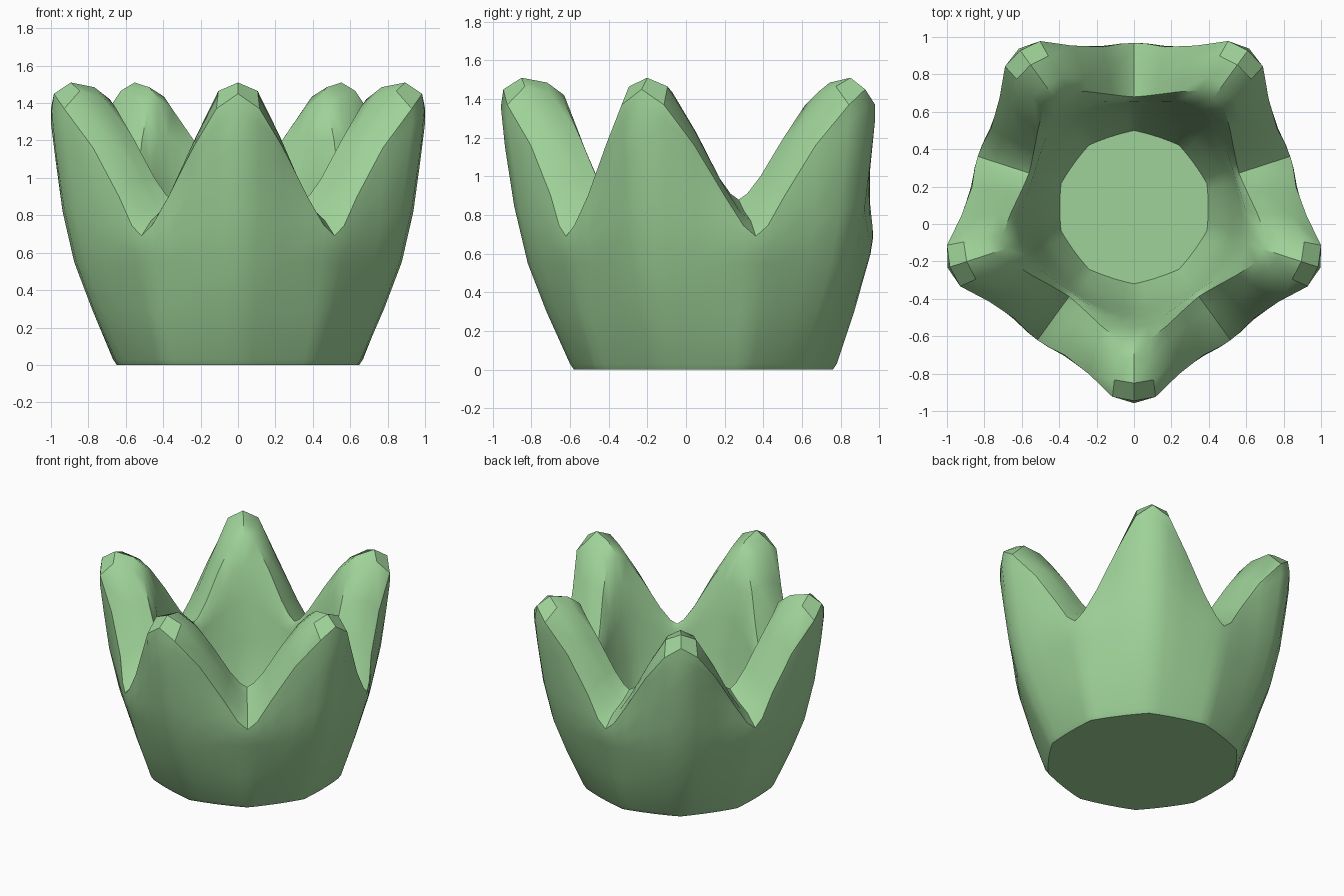
import bpy, bmesh, math

if "Cube" in bpy.data.objects:
    bpy.data.objects.remove(bpy.data.objects["Cube"])

CENTRE_Y = 0.09          # the five-fold axis sits slightly behind the origin


def lerp_table(t, table):
    """Piecewise linear lookup in a list of (key, value)."""
    if t <= table[0][0]:
        return table[0][1]
    for (a, va), (b, vb) in zip(table, table[1:]):
        if t <= b:
            return va + (vb - va) * (t - a) / (b - a)
    return table[-1][1]


# Wall radius against height at the petal tips and at the valleys
TIP_R = [(0, .67), (.03, .69), (.3, .812), (.6, .928), (.9, .99), (1.33, 1.052), (1.45, 1.035)]
VALLEY_R = [(0, .67), (.03, .69), (.3, .78), (.6, .865), (.7, .88), (.9, .86), (1.2, .855), (1.45, .87)]
# Blend from tip to valley against u (0 = petal tip, 1 = valley)
BLEND = [(0, 0), (.18, .14), (.42, .6), (.7, .9), (1, 1)]
# Rim heights and inner rim radius against u
OUTER_Z = [(0, 1.45), (.18, 1.37), (.42, 1.16), (.7, .9), (.88, .745), (1, .69)]
RIDGE_Z = [(0, 1.51), (.18, 1.465), (.42, 1.23), (.7, .96), (.88, .82), (1, .77)]
INNER_Z = [(0, 1.42), (.18, 1.37), (.42, 1.2), (.7, 1.0), (.88, .91), (1, .88)]
INNER_R = [(0, .72), (.18, .715), (.42, .66), (.7, .612), (.88, .595), (1, .59)]
# Cavity radius against height
CAVITY_R = [(.25, .41), (.45, .49), (.75, .55), (1.0, .585), (1.25, .65), (1.42, .71)]


def facet(u, z):
    """Pull the lower wall towards a ten-sided outline."""
    deca = math.cos(math.radians(18)) / math.cos(math.radians(36 * u - 18))
    return 1 + (deca - 1) * .65 * max(0, 1 - z / .9)


def outer_radius(u, z):
    tip, valley = lerp_table(z, TIP_R), lerp_table(z, VALLEY_R)
    return (tip + (valley - tip) * lerp_table(u, BLEND)) * facet(u, z)


def column(u):
    """(radius, height) section from the base, over the rim, to the floor."""
    zo, zm, zi = (lerp_table(u, t) for t in (OUTER_Z, RIDGE_Z, INNER_Z))
    pts = [(outer_radius(u, z), z) for z in (0, .03, .3, .55)]
    for f in (.33, .67, .9, 1):
        z = .55 + (zo - .55) * f
        pts.append((outer_radius(u, z), z))
    ro, ri = pts[-1][0], lerp_table(u, INNER_R)
    pts.append((ro + (ri - ro) * .3, zm))
    pts.append((ro + (ri - ro) * .72, zm + (zi - zm) * .5 + .02 * (1 - u)))
    pts.append((ri, zi))
    for f in (.7, .35):
        z = .75 + (zi - .75) * f
        pts.append((min(ri - .01, lerp_table(z, CAVITY_R)), z))
    pts += [(lerp_table(z, CAVITY_R) * facet(u, z - .25), z) for z in (.7, .45, .25)]
    return pts


# Five-pointed cup: one closed skin swept around the axis
US = [-.88, -.7, -.42, -.18, 0, .18, .42, .7, .88, 1]
bm = bmesh.new()
cols = []
for k in range(5):
    for u in US:
        a = math.radians(72 * k + 36 * u)
        cols.append([bm.verts.new((r * math.sin(a), CENTRE_Y - r * math.cos(a), z))
                     for r, z in column(abs(u))])
n = len(cols)
for i in range(n):
    a, b = cols[i], cols[(i + 1) % n]
    for j in range(len(a) - 1):
        bm.faces.new((a[j], b[j], b[j + 1], a[j + 1]))
bm.faces.new([c[0] for c in reversed(cols)])     # underside
bm.faces.new([c[-1] for c in cols])              # cavity floor
bmesh.ops.recalc_face_normals(bm, faces=bm.faces)

mesh = bpy.data.meshes.new("petal_cup")
bm.to_mesh(mesh)
bm.free()
cup = bpy.data.objects.new("petal_cup", mesh)
bpy.context.collection.objects.link(cup)

green = bpy.data.materials.new("leaf green")
green.diffuse_color = (0.345, 0.645, 0.315, 1)
green.use_nodes = True
green.node_tree.nodes["Principled BSDF"].inputs["Base Color"].default_value = green.diffuse_color
mesh.materials.append(green)

bpy.context.view_layer.objects.active = cup
cup.select_set(True)
bpy.ops.object.shade_smooth_by_angle(angle=math.radians(35))
